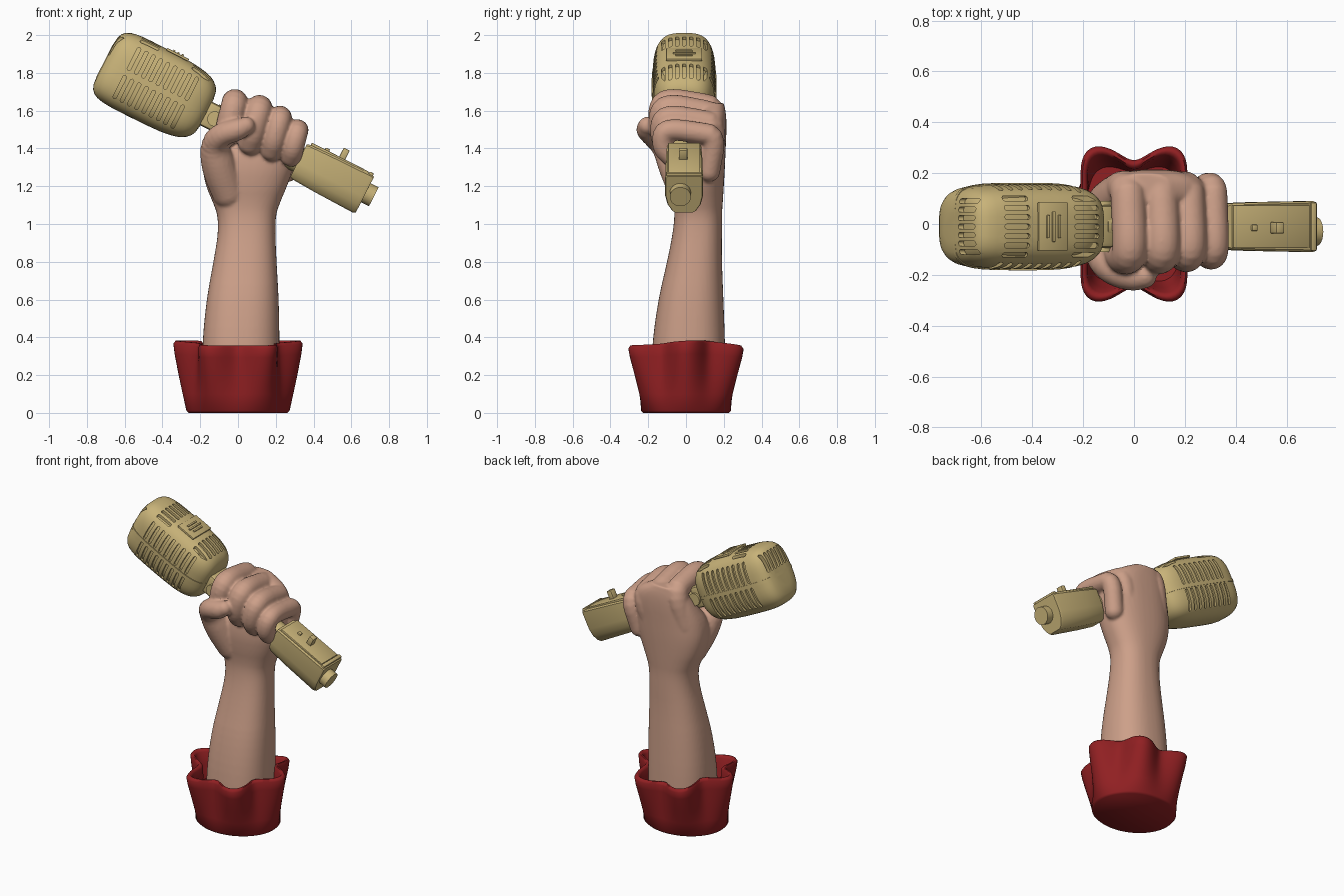
import bpy, bmesh
from math import sin, cos, pi, radians, copysign
from mathutils import Vector, Matrix

cube = bpy.data.objects.get("Cube")
if cube:
    bpy.data.objects.remove(cube)


def material(name, color):
    m = bpy.data.materials.new(name)
    m.use_nodes = True
    m.diffuse_color = (*color, 1)
    m.node_tree.nodes["Principled BSDF"].inputs["Base Color"].default_value = (*color, 1)
    return m


GOLD = material("aged gold", (0.58, 0.45, 0.19))
SKIN = material("skin", (0.61, 0.35, 0.25))
RED = material("red cloth", (0.28, 0.014, 0.016))

# The whole microphone is built along X, then tilted into the fist
TILT = Matrix.Translation((-0.43, -0.01, 1.735)) @ Matrix.Rotation(radians(27), 4, 'Y')


def finish(bm, name, mat, matrix=None, angle=35):
    bmesh.ops.recalc_face_normals(bm, faces=bm.faces)
    me = bpy.data.meshes.new(name)
    bm.to_mesh(me)
    bm.free()
    me.materials.append(mat)
    ob = bpy.data.objects.new(name, me)
    bpy.context.collection.objects.link(ob)
    if matrix:
        ob.matrix_world = matrix
    activate(ob)
    bpy.ops.object.shade_smooth_by_angle(angle=radians(angle))
    return ob


def activate(ob):
    bpy.ops.object.select_all(action='DESELECT')
    bpy.context.view_layer.objects.active = ob
    ob.select_set(True)


def skin(bm, rings):
    """Bridge a list of point rings and cap both ends."""
    loops = [[bm.verts.new(p) for p in ring] for ring in rings]
    n = len(loops[0])
    for a, b in zip(loops, loops[1:]):
        for i in range(n):
            j = (i + 1) % n
            bm.faces.new((a[i], a[j], b[j], b[i]))
    bm.faces.new(loops[0])
    bm.faces.new(loops[-1])


def oval(rx, ry, power, n=48):
    """Superellipse points."""
    e = 2 / power
    return [(rx * copysign(abs(cos(t)) ** e, cos(t)), ry * copysign(abs(sin(t)) ** e, sin(t)))
            for t in (2 * pi * i / n for i in range(n))]


def soften(pts, times=2):
    """Corner cutting that keeps the end points."""
    mix = lambda a, b, t: tuple(x * (1 - t) + y * t for x, y in zip(a, b))
    for _ in range(times):
        out = [pts[0]]
        for a, b in zip(pts, pts[1:]):
            out += [mix(a, b, 0.25), mix(a, b, 0.75)]
        pts = out + [pts[-1]]
    return pts


def tube(bm, path, side):
    """Round limb through (x, y, z, radius) points, with ball ends."""
    path = soften(path)
    pos = [Vector(p[:3]) for p in path]
    rings = []
    for i, p in enumerate(path):
        t = (pos[min(i + 1, len(pos) - 1)] - pos[max(i - 1, 0)]).normalized()
        n = t.cross(side).normalized()
        s = n.cross(t)
        rings.append([pos[i] + s * a + n * b for a, b in oval(p[3], p[3], 2, 20)])
    skin(bm, rings)
    for p in (path[0], path[-1]):
        bmesh.ops.create_icosphere(bm, subdivisions=3, radius=p[3],
                                   matrix=Matrix.Translation(p[:3]))


def box(name, center, size, bevel=0.008):
    bm = bmesh.new()
    bmesh.ops.create_cube(bm, size=1, matrix=Matrix.Translation(center) @ Matrix.Diagonal((*size, 1)))
    bmesh.ops.bevel(bm, geom=bm.edges[:], offset=bevel, segments=2, affect='EDGES', profile=0.5)
    return finish(bm, name, GOLD, TILT)


def cylinder(name, center, radius, length, axis):
    bm = bmesh.new()
    turn = Matrix.Rotation(pi / 2, 4, 'Y' if axis == 'X' else 'X')
    bmesh.ops.create_cone(bm, cap_ends=True, segments=32, radius1=radius, radius2=radius,
                          depth=length, matrix=Matrix.Translation(center) @ turn)
    return finish(bm, name, GOLD, TILT)


# Cuff: six soft lobes that open upward, with a turned-in rim
def cuff_ring(z, flare, inset, wavy_rim):
    ring = []
    for i in range(120):
        t = 2 * pi * i / 120
        low = Vector((0.272 * cos(t), 0.238 * sin(t), 0))
        r = 0.296 + 0.045 * cos(6 * t)
        high = Vector((r * cos(t), r * sin(t), 0))
        p = low.lerp(high, flare)
        p -= p.normalized() * inset
        p.z = z + wavy_rim * (0.016 * cos(2 * t) + 0.006 * sin(3 * t))
        ring.append(p)
    return ring


bm = bmesh.new()
skin(bm, [cuff_ring(*r) for r in (
    (0, 0, 0.01, 0), (0.012, 0.02, 0, 0), (0.1, 0.3, 0, 0), (0.2, 0.62, 0, 0.2),
    (0.3, 0.92, 0, 0.7), (0.35, 1.02, 0, 1), (0.366, 1, 0.01, 1), (0.366, 1, 0.024, 1),
    (0.35, 0.98, 0.036, 1), (0.28, 0.8, 0.04, 0.6), (0.2, 0.5, 0.04, 0))])
finish(bm, "cuff", RED, angle=60)

# Forearm and palm: (z, x min, x max, y min, y max) sections
SECTIONS = [
    (0.1, -.19, .22, -.19, .21), (0.36, -.19, .22, -.18, .207), (0.6, -.167, .216, -.147, .198),
    (0.8, -.13, .204, -.10, .19), (0.95, -.105, .197, -.07, .19), (1.05, -.108, .2, -.06, .19),
    (1.12, -.135, .225, -.065, .195), (1.2, -.17, .26, -.08, .2), (1.3, -.19, .295, -.09, .206),
    (1.4, -.18, .312, -.08, .21), (1.5, -.14, .3, .0, .215), (1.58, -.1, .25, .06, .213),
    (1.64, -.06, .14, .09, .2)]
bm = bmesh.new()
skin(bm, [[((x0 + x1) / 2 + a, (y0 + y1) / 2 + b, z)
           for a, b in oval((x1 - x0) / 2, (y1 - y0) / 2, 2.4)]
          for z, x0, x1, y0, y1 in soften(SECTIONS)])

# Four fingers curl over the grip: top x, top z, radius, curl size
CURL = [(.30, .12), (.04, .155), (.02, .06), (-.005, -.07), (.015, -.13), (.13, -.13), (.19, -.085)]
across = Vector((0.97, 0, -0.24))
for x, z, r, k in [(0, 1.713, .069, .9), (.13, 1.682, .068, 1),
                   (.237, 1.625, .063, .92), (.33, 1.553, .057, .75)]:
    path = []
    for drop, y in CURL:
        s = r + k * drop
        path.append((x - 0.24 * s, y * (0.94 + 0.06 * k) + (.068 - r) * 0.5, z - 0.97 * s, r))
    tube(bm, path, across)

# Thumb with its fleshy base
tube(bm, [(-.05, .0, 1.17, .09), (-.10, -.05, 1.30, .095), (-.13, -.11, 1.42, .075),
          (-.09, -.18, 1.475, .062), (0, -.207, 1.50, .06), (.042, -.205, 1.52, .048)],
     Vector((0.3, -0.4, 0.9)).normalized())
hand = finish(bm, "hand_and_forearm", SKIN)
fuse = hand.modifiers.new("fuse", 'REMESH')
fuse.mode = 'VOXEL'
fuse.voxel_size = 0.009
fuse.use_smooth_shade = True
relax = hand.modifiers.new("relax", 'SMOOTH')
relax.factor = 0.5
relax.iterations = 4
for name in ("fuse", "relax"):
    bpy.ops.object.modifier_apply(modifier=name)
bpy.ops.object.shade_smooth()

# Microphone head: (along, half height, half width)
HEAD = soften([(-.305, .09, .06), (-.298, .155, .115), (-.265, .19, .148), (-.2, .204, .163),
               (-.1, .206, .168), (.1, .203, .168), (.19, .193, .162), (.25, .175, .145),
               (.292, .135, .115), (.302, .08, .075)], 1)


def head_body(name, scale):
    bm = bmesh.new()
    skin(bm, [[(u * scale, a * scale, b * scale - 0.01) for a, b in oval(w, h, 3)]
              for u, h, w in HEAD])
    return finish(bm, name, GOLD, TILT)


head = head_body("grille_shell", 1)
head_body("grille_core", 0.93)


# Grille slots cut through the shell
def slot(bm, center, along, out, length, depth, width=0.02):
    c, a, o = Vector(center), Vector(along), Vector(out)
    s = a.cross(o)
    half, r = length / 2 - width / 2, width / 2
    outline = []
    for i in range(12):
        t = 2 * pi * (i + 0.5) / 12
        outline.append(c + a * (r * cos(t) + copysign(half, cos(t))) + s * r * sin(t))
    skin(bm, [[p - o * depth / 2 for p in outline], [p + o * depth / 2 for p in outline]])


X, Y, Z = (1, 0, 0), (0, 1, 0), (0, 0, 1)
bm = bmesh.new()
for i in range(9):
    for sign in (-1, 1):
        for v in (0.068, -0.098):
            slot(bm, (-0.17 + 0.043 * i, sign * 0.16, v), Z, Y, 0.135, 0.16)
for i in range(7):
    y = 0.037 * (i - 3)
    slot(bm, (-0.13, y, 0.2), X, Z, 0.11, 0.1)
    slot(bm, (0.185, y, 0.195), X, Z, 0.12, 0.1)
    slot(bm, (-0.29, y * 0.9, 0.085), Z, X, 0.12, 0.1)
cutter = finish(bm, "slot_cutter", GOLD, TILT)
cutter.hide_render = True
activate(head)
cut = head.modifiers.new("slots", 'BOOLEAN')
cut.operation = 'DIFFERENCE'
cut.solver = 'EXACT'
cut.object = cutter
bpy.ops.object.modifier_apply(modifier="slots")
bpy.data.objects.remove(cutter)
bpy.ops.object.shade_smooth_by_angle(angle=radians(35))

# Belt around the head, and the badge on top
bm = bmesh.new()
edge = [(u, w + 0.004) for u, h, w in HEAD] + [(u, -w - 0.004) for u, h, w in reversed(HEAD)]
skin(bm, [[(u, y, z) for u, y in edge] for z in (-0.025, -0.005)])
finish(bm, "head_belt", GOLD, TILT)
box("badge_plate", (0.025, 0, 0.194), (0.13, 0.19, 0.014), 0.004)
for i in range(3):
    box("badge_bar", (0.0 + 0.025 * i, 0, 0.203), (0.012, 0.12 - 0.03 * abs(i - 1), 0.012), 0.003)

# Swivel neck and grip
box("neck_block", (0.32, 0, -0.015), (0.11, 0.17, 0.14), 0.02)
for sign in (-1, 1):
    cylinder("swivel_bolt", (0.355, sign * 0.085, -0.02), 0.04, 0.03, 'Y')
cylinder("grip_rod", (0.62, 0, -0.01), 0.07, 0.56, 'X')

# Handle end with a narrowed underside
bm = bmesh.new()
PROFILE = [(.092, .095), (.1, .085), (.1, -.03), (.088, -.08), (.062, -.12), (.045, -.13)]
PROFILE += [(-y, z) for y, z in reversed(PROFILE)]
skin(bm, [[(u + 0.12 * lean * -z, y * s, z * s) for y, z in PROFILE]
          for u, s, lean in ((.85, .86, 0), (.865, .91, 0), (1.0, .96, 0), (1.23, 1, 0), (1.245, .95, 0))])
finish(bm, "handle_end", GOLD, TILT, 30)
box("handle_top_plate", (1.04, 0, 0.094), (0.34, 0.17, 0.016), 0.005)
box("handle_end_lip", (1.225, 0, 0.09), (0.025, 0.19, 0.03), 0.005)
box("switch", (1.05, -0.005, 0.125), (0.035, 0.045, 0.06), 0.005)
box("switch_stop", (0.96, -0.005, 0.103), (0.025, 0.025, 0.02), 0.005)
cylinder("end_button", (1.262, -0.02, -0.005), 0.056, 0.06, 'X')
